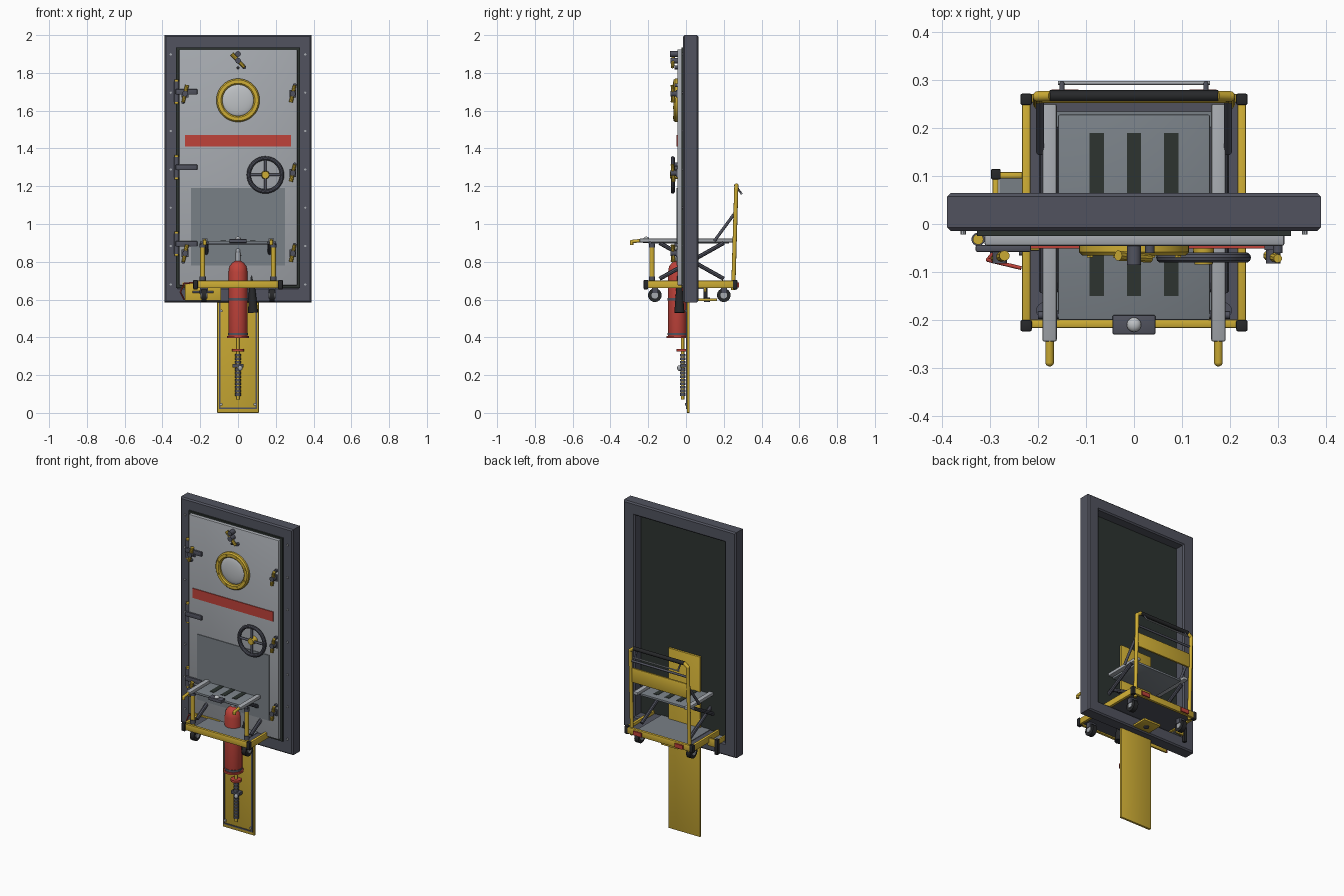
import bpy, bmesh, math
from mathutils import Vector, Matrix

old = bpy.data.objects.get("Cube")
if old:
    bpy.data.objects.remove(old)


def material(name, r, g, b):
    m = bpy.data.materials.new(name)
    m.use_nodes = True
    m.diffuse_color = (r, g, b, 1)
    m.node_tree.nodes["Principled BSDF"].inputs["Base Color"].default_value = (r, g, b, 1)
    return m


SLATE = material("slate steel", .082, .086, .113)
PALE = material("pale grey steel", .38, .40, .43)
GREY = material("blue grey panel", .19, .215, .24)
YELLOW = material("safety yellow", .62, .42, .035)
RED = material("signal red", .52, .055, .042)
SEAL = material("green black seal", .026, .034, .03)
RUBBER = material("black rubber", .02, .021, .023)
GLASS = material("pale glass", .52, .54, .56)
made = []


def finish(name, bm, mat):
    bmesh.ops.recalc_face_normals(bm, faces=bm.faces)
    me = bpy.data.meshes.new(name)
    bm.to_mesh(me)
    bm.free()
    me.materials.append(mat)
    ob = bpy.data.objects.new(name, me)
    bpy.context.collection.objects.link(ob)
    made.append(ob)
    return ob


def box(name, mat, x, y, z, bevel=0):
    """Box from (low, high) pairs."""
    bm = bmesh.new()
    bmesh.ops.create_cube(bm, size=1)
    for v in bm.verts:
        v.co = Vector([(a + b) / 2 + c * (b - a) for (a, b), c in zip((x, y, z), v.co)])
    if bevel:
        bmesh.ops.bevel(bm, geom=bm.edges[:], offset=bevel, segments=2, affect='EDGES', profile=.5)
    return finish(name, bm, mat)


def rod(name, mat, a, b, r, r2=None, sides=16):
    """Cylinder or cone between two points."""
    a, b = Vector(a), Vector(b)
    bm = bmesh.new()
    bmesh.ops.create_cone(bm, cap_ends=True, segments=sides, radius1=r,
                          radius2=r if r2 is None else r2, depth=(b - a).length)
    turn = (b - a).to_track_quat('Z', 'Y').to_matrix().to_4x4()
    bm.transform(Matrix.Translation((a + b) / 2) @ turn)
    return finish(name, bm, mat)


def ball(name, mat, at, size):
    bm = bmesh.new()
    bmesh.ops.create_uvsphere(bm, u_segments=24, v_segments=14, radius=1)
    bm.transform(Matrix.Translation(at) @ Matrix.Diagonal((*size, 1)))
    return finish(name, bm, mat)


def lathe(name, mat, profile, at, axis='Z', steps=32, closed=False):
    """Spin a (radius, height) profile about z, or about y towards the front."""
    bm = bmesh.new()
    pts = [bm.verts.new((r, 0, h)) for r, h in profile]
    edges = [bm.edges.new(p) for p in zip(pts, pts[1:])]
    if closed:
        edges.append(bm.edges.new((pts[-1], pts[0])))
    bmesh.ops.spin(bm, geom=pts + edges, cent=(0, 0, 0), axis=(0, 0, 1), angle=math.tau, steps=steps)
    bmesh.ops.remove_doubles(bm, verts=bm.verts, dist=1e-5)
    turn = Matrix.Rotation(math.pi / 2, 4, 'X') if axis == 'Y' else Matrix()
    bm.transform(Matrix.Translation(at) @ turn)
    return finish(name, bm, mat)


def border(name, mat, x, z, profile):
    """Mitred rectangular frame from an (inset, y) profile."""
    bm = bmesh.new()
    rows = []
    for sx, sz in ((0, 0), (1, 0), (1, 1), (0, 1)):
        rows.append([bm.verts.new((x[sx] + i * (1 - 2 * sx), y, z[sz] + i * (1 - 2 * sz)))
                     for i, y in profile])
    n = len(profile)
    for k in range(4):
        a, b = rows[k], rows[(k + 1) % 4]
        for i in range(n):
            bm.faces.new((a[i], b[i], b[(i + 1) % n], a[(i + 1) % n]))
    return finish(name, bm, mat)


def tube(name, mat, points, r):
    """Bent pipe along a few points."""
    for i, (a, b) in enumerate(zip(points, points[1:])):
        rod(name, mat, a, b, r)
        if i:
            ball(name + "_bend", mat, a, (r, r, r))


# Door frame, seal, backing and door leaf
c = .008
border("door_frame", SLATE, (-.39, .39), (.585, 2),
       [(c, -.015), (.07, -.015), (.078, -.007), (.078, .057), (.07, .065), (c, .065), (0, .057), (0, -.007)])
box("backing_panel", SEAL, (-.315, .315), (-.018, .002), (.66, 1.925))
border("door_seal", SEAL, (-.327, .327), (.66, 1.935), [(0, -.013), (0, -.025), (.02, -.025), (.02, -.013)])
box("door_leaf", PALE, (-.312, .314), (-.046, -.016), (.675, 1.925), .006)
box("kick_panel", GREY, (-.25, .25), (-.05, -.045), (.78, 1.19))
box("door_stripe", RED, (-.28, .28), (-.051, -.045), (1.41, 1.47))
for s in (-1, 1):
    for k in range(7):
        z = .68 + k * .203
        rod("frame_rivet", PALE, (s * .356, -.01, z), (s * .356, -.022, z), .006, sides=10)

# Porthole with bolts
lathe("porthole_ring", YELLOW, [(.083, 0), (.083, .016), (.09, .022), (.108, .022), (.115, .014), (.115, 0)],
      (0, -.044, 1.655), 'Y', 40, True)
ball("porthole_glass", GLASS, (0, -.046, 1.655), (.086, .015, .086))
for k in range(8):
    t = math.tau * (k + .5) / 8
    x, z = .099 * math.cos(t), 1.655 + .099 * math.sin(t)
    rod("porthole_bolt", YELLOW, (x, -.06, z), (x, -.07, z), .007, sides=6)

# Handwheel
hub = (.145, -.07, 1.26)
ring = [(.088 + .011 * math.cos(k * math.tau / 10), .011 * math.sin(k * math.tau / 10)) for k in range(10)]
lathe("handwheel_rim", SLATE, ring, hub, 'Y', 36, True)
for dx, dz in ((.086, 0), (0, .086)):
    rod("handwheel_spoke", SLATE, (.145 - dx, -.07, 1.26 - dz), (.145 + dx, -.07, 1.26 + dz), .007)
rod("handwheel_hub", YELLOW, (.145, -.044, 1.26), (.145, -.084, 1.26), .023, .019, 20)

# Hinges
for z in (1.7, 1.3, .895):
    box("hinge_strap", SLATE, (-.33, -.215), (-.058, -.044), (z - .014, z + .014), .003)
    rod("hinge_barrel", SLATE, (-.325, -.032, z - .055), (-.325, -.032, z + .055), .014)
    for s in (-1, 1):
        rod("hinge_pin", YELLOW, (-.325, -.032, z + s * .055), (-.325, -.032, z + s * .064), .011)


# Lever latches
def latch(x, z, dx, dz):
    rod("latch_pivot", SLATE, (x, -.04, z), (x, -.082, z), .015)
    rod("latch_lever", YELLOW, (x - dx, -.066, z + dz), (x + dx, -.072, z - dz), .011, .009, 10)
    rod("latch_keeper", SLATE, (x + dx, -.044, z - dz), (x + dx, -.06, z - dz), .01)


for x, z in ((.29, 1.69), (.29, 1.27), (.29, .845), (-.28, 1.69), (-.28, .845)):
    box("latch_base", SLATE, (x - .018, x + .018), (-.054, -.044), (z - .02, z + .02))
    latch(x, z, math.copysign(.01, x), .045 if x < 0 else -.045)
latch(0, 1.865, .033, .035)
rod("latch_stud", SLATE, (0, -.044, 1.9), (0, -.085, 1.9), .015)
rod("latch_stop", RUBBER, (0, -.044, 1.827), (0, -.062, 1.827), .008)

# Hanging back plate with rim and screws
box("back_plate", YELLOW, (-.11, .11), (.004, .019), (0, 1.13), .003)
border("plate_rim", SLATE, (-.1, .1), (.02, .6), [(0, .006), (0, -.001), (.008, -.001), (.008, .006)])
for x in (-.088, .088):
    for z in (.045, .54):
        rod("plate_screw", PALE, (x, .006, z), (x, -.004, z), .007, sides=10)

# Extinguisher with valve, bands and horn
lathe("extinguisher_body", RED, [(0, .4), (.047, .4), (.05, .41), (.05, .745), (.045, .775), (.03, .795), (.012, .805), (0, .805)],
      (0, -.045, 0))
lathe("extinguisher_foot", RED, [(0, .397), (.057, .397), (.057, .408), (0, .408)], (0, -.045, 0))
for z in (.412, .595):
    lathe("extinguisher_band", SLATE, [(.049, z), (.052, z), (.052, z + .012), (.049, z + .012)], (0, -.045, 0), closed=True)
rod("extinguisher_neck", PALE, (0, -.045, .8), (0, -.045, .85), .014)
ball("extinguisher_valve", PALE, (0, -.045, .857), (.012, .012, .016))
rod("horn", RUBBER, (.08, -.035, .53), (.069, -.035, .78), .027, .007, 20)
tube("horn_hose", RUBBER, [(.069, -.035, .775), (.05, -.04, .83), (0, -.045, .835)], .007)

# Ribbed hose below the extinguisher
rod("hose_core", YELLOW, (0, -.018, .07), (0, -.018, .4), .009)
rod("hose_flange", RED, (0, -.018, .325), (0, -.018, .338), .032)
for k in range(12):
    z = .09 + k * .019
    rod("hose_rib", SLATE, (0, -.018, z), (0, -.018, z + .014), .015)
box("hose_clamp", SLATE, (-.03, .03), (-.03, .005), (.24, .26), .003)
ball("clamp_knob", PALE, (.012, -.035, .237), (.012, .012, .015))

# Cart base with deck, corner caps and casters
box("cart_deck", SLATE, (-.22, .22), (-.21, .258), (.668, .682))
box("deck_plate", GREY, (-.17, .17), (-.18, .235), (.681, .686))
for x in (-.225, .225):
    box("side_rail", YELLOW, (x - .009, x + .009), (-.215, .26), (.66, .7), .004)
    for y in (-.212, .26):
        box("corner_cap", RUBBER, (x - .012, x + .012), (y - .012, y + .012), (.654, .704), .004)
for y in (-.208, .262):
    box("end_rail", YELLOW, (-.225, .225), (y - .009, y + .009), (.66, .7), .004)
for x in (-.18, .18):
    for y in (-.165, .2):
        box("caster_fork", SLATE, (x - .022, x + .022), (y - .016, y + .016), (.635, .665))
        rod("caster_tyre", RUBBER, (x - .014, y, .623), (x + .014, y, .623), .036, sides=24)
        rod("caster_hub", PALE, (x - .019, y, .623), (x + .019, y, .623), .018)
    box("reflector", RED, (x * .8 - .028, x * .8 + .028), (.271, .28), (.665, .69))

# Lift table with slots, rails and grips
box("table_top", GREY, (-.158, .158), (-.2, .228), (.896, .91), .003)
for x in (-.078, 0, .078):
    box("table_slot", SEAL, (x - .015, x + .015), (-.15, .19), (.905, .912))
box("table_lamp_mount", SLATE, (-.045, .045), (-.23, -.19), (.9, .92), .003)
ball("table_lamp", GLASS, (0, -.21, .922), (.015, .015, .011))
rod("table_crossbar", SLATE, (-.2, -.19, .9), (.2, -.19, .9), .008)
for s in (-1, 1):
    x = s * .176
    box("table_rail", PALE, (x - .015, x + .015), (-.245, .25), (.903, .923), .004)
    tube("rail_grip", YELLOW, [(x, -.24, .912), (x, -.288, .907), (x, -.288, .89)], .009)
    # Posts, scissor arms and struts
    x = s * .187
    rod("table_post", YELLOW, (x, -.18, .69), (x, -.18, .89), .013)
    for z in (.7, .875):
        rod("post_collar", SLATE, (x, -.18, z), (x, -.18, z + .022), .017)
    rod("scissor_arm", SLATE, (x, -.14, .71), (x, .2, .9), .011, sides=8)
    rod("scissor_arm", SLATE, (x * .9, .2, .71), (x * .9, -.14, .9), .011, sides=8)
    rod("handle_strut", SLATE, (s * .196, .15, .91), (s * .196, .26, 1.06), .008)
    tube("handle_post", YELLOW, [(s * .2, .25, .65), (s * .2, .266, 1.185), (s * .172, .267, 1.205)], .011)
    rod("rack_arm", SLATE, (s * .15, .266, 1.2), (s * .15, .294, 1.16), .005)
rod("scissor_axle", SLATE, (-.187, .03, .805), (.187, .03, .805), .009)
rod("handle_grip", RUBBER, (-.175, .267, 1.203), (.175, .267, 1.203), .012)
rod("handle_crossbar", SLATE, (-.2, .262, 1.12), (.2, .262, 1.12), .007)
rod("rack_rod", PALE, (-.158, .294, 1.16), (.158, .294, 1.16), .004)
box("handle_board", YELLOW, (-.195, .195), (.252, .264), (.985, 1.075), .003)

# Side tray and its hook
box("tray_front", YELLOW, (-.28, -.09), (-.055, -.045), (.595, .69), .002)
box("tray_floor", GREY, (-.28, -.23), (-.05, .1), (.655, .668))
box("tray_back", YELLOW, (-.29, -.225), (.095, .108), (.64, .69), .003)
box("tray_side", YELLOW, (-.295, -.283), (-.05, .105), (.66, .69), .003)
box("tray_cap", RUBBER, (-.298, -.278), (.093, .115), (.6, .695), .003)
rod("tray_lock", RUBBER, (-.19, -.05, .64), (-.19, -.07, .64), .016)
rod("tray_bar", SLATE, (-.24, -.06, .64), (-.13, -.06, .64), .006)
tube("tray_hook", RED, [(-.285, -.05, .6), (-.305, -.075, .64), (-.285, -.08, .685), (-.235, -.092, .69)], .004)

# Foot pedal behind the frame
box("pedal", YELLOW, (-.06, .06), (.06, .165), (.592, .606), .003)
rod("pedal_bolt", SLATE, (0, .11, .586), (0, .11, .612), .016)

# Smooth round parts, keep hard edges
bpy.ops.object.select_all(action='DESELECT')
for ob in made:
    ob.select_set(True)
bpy.context.view_layer.objects.active = made[0]
bpy.ops.object.shade_smooth_by_angle(angle=math.radians(35))
